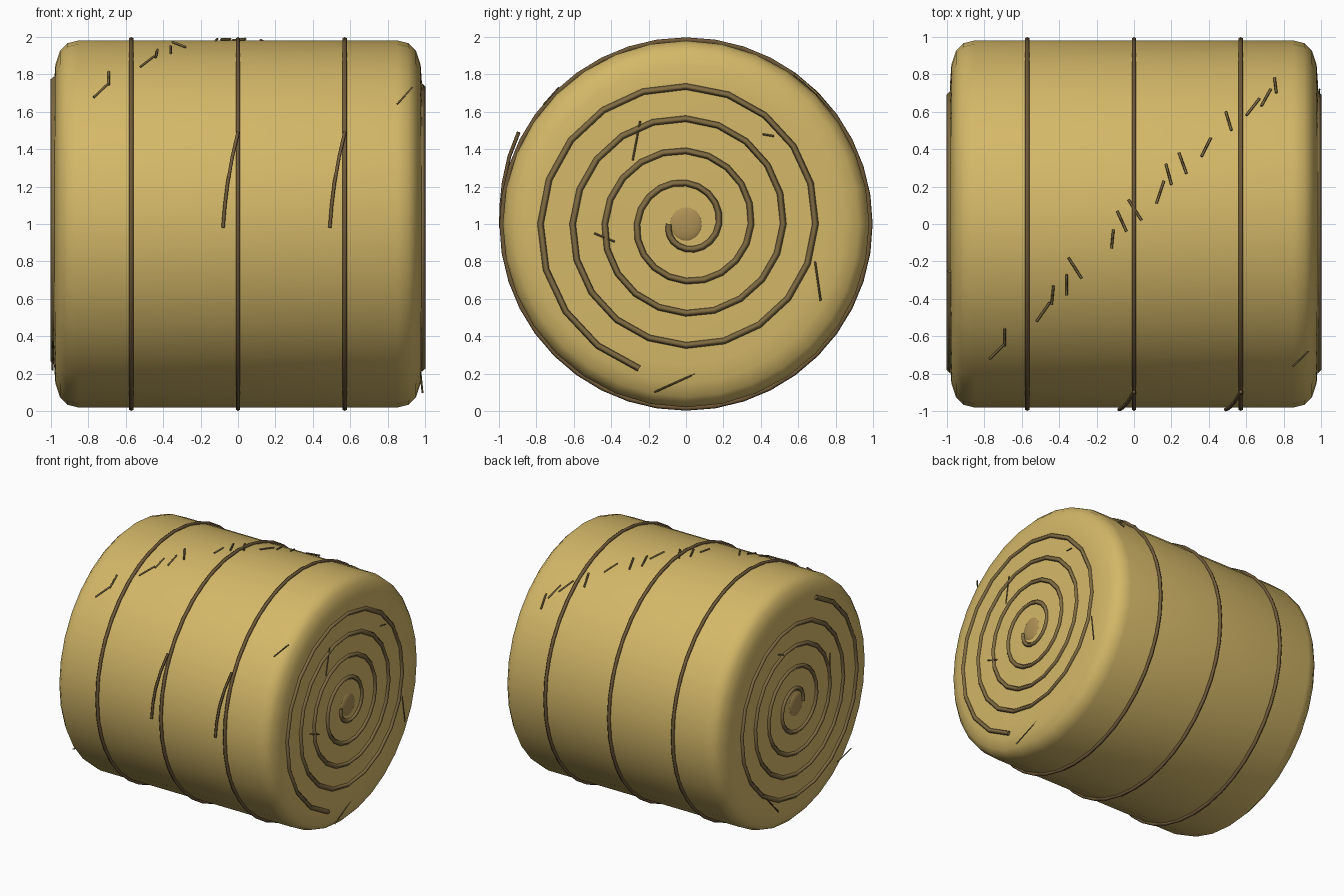
import bpy, bmesh, math
from mathutils import Vector

if "Cube" in bpy.data.objects:
    bpy.data.objects.remove(bpy.data.objects["Cube"])

CZ = 1.0  # height of the bale axis


def mat(name, rgb):
    m = bpy.data.materials.new(name)
    m.diffuse_color = (*rgb, 1)
    m.use_nodes = True
    m.node_tree.nodes["Principled BSDF"].inputs["Base Color"].default_value = m.diffuse_color
    return m


HAY = mat("hay", (0.66, 0.48, 0.14))
TWINE = mat("twine", (0.16, 0.10, 0.04))
SWIRL = mat("swirl", (0.22, 0.15, 0.055))
CORE = mat("core", (0.42, 0.28, 0.09))
STRAW = mat("straw", (0.20, 0.14, 0.05))


def smooth(ob, angle=40):
    bpy.ops.object.select_all(action='DESELECT')
    ob.select_set(True)
    bpy.context.view_layer.objects.active = ob
    bpy.ops.object.shade_smooth_by_angle(angle=math.radians(angle))


def tube(name, paths, radius, material, res=0):
    """Round-ish tubes along one or more point lists."""
    cu = bpy.data.curves.new(name, 'CURVE')
    cu.dimensions = '3D'
    cu.bevel_depth = radius
    cu.bevel_resolution = res
    cu.use_fill_caps = True
    for pts in paths:
        sp = cu.splines.new('POLY')
        sp.points.add(len(pts) - 1)
        for p, co in zip(sp.points, pts):
            p.co = (*co, 1)
    cu.materials.append(material)
    ob = bpy.data.objects.new(name, cu)
    bpy.context.collection.objects.link(ob)
    return ob


# Bale body: rounded profile (x, radius) revolved around the x axis
half = [(0.85, 0.98), (0.91, 0.965), (0.95, 0.925), (0.975, 0.85), (0.982, 0.75)]
profile = [(-x, r) for x, r in reversed(half)] + half
N = 32
bm = bmesh.new()
rings = []
for x, r in profile:
    rings.append([bm.verts.new((x, r * math.cos(2 * math.pi * i / N),
                                CZ + r * math.sin(2 * math.pi * i / N))) for i in range(N)])
for a, b in zip(rings, rings[1:]):
    for i in range(N):
        j = (i + 1) % N
        bm.faces.new((a[i], a[j], b[j], b[i]))
bm.faces.new(rings[0])
bm.faces.new(rings[-1])
bmesh.ops.recalc_face_normals(bm, faces=bm.faces)
me = bpy.data.meshes.new("bale_body")
bm.to_mesh(me)
bm.free()
me.materials.append(HAY)
body = bpy.data.objects.new("bale_body", me)
bpy.context.collection.objects.link(body)
smooth(body)

# Three twine bands
for i, x in enumerate((-0.57, 0, 0.57)):
    bpy.ops.mesh.primitive_torus_add(major_segments=40, minor_segments=6,
                                     major_radius=0.985, minor_radius=0.013,
                                     location=(x, 0, CZ), rotation=(0, math.pi / 2, 0))
    ob = bpy.context.object
    ob.name = f"twine_band_{i + 1}"
    ob.data.materials.append(TWINE)
    smooth(ob, 70)

# Loose twine ends hanging at the front
for i, x in enumerate((0, 0.57)):
    tube(f"twine_end_{i + 1}",
         [[(x, -0.895, 1.49), (x - 0.03, -0.945, 1.36), (x - 0.055, -0.975, 1.22),
           (x - 0.07, -0.987, 1.1), (x - 0.08, -0.99, 0.98)]], 0.01, TWINE, 1)

# Rolled spiral and core knob on both ends (left is the right one turned about y)
STEPS, TURNS = 84, 4.2
for side, s in (("right", 1), ("left", -1)):
    pts = []
    for k in range(STEPS + 1):
        t = TURNS * k / STEPS
        a, r = math.pi + 2 * math.pi * t, 0.09 + 0.172 * t
        pts.append((s * 0.983, r * math.cos(a), CZ + s * r * math.sin(a)))
    tube(f"end_spiral_{side}", [pts], 0.017, SWIRL)
    bpy.ops.mesh.primitive_uv_sphere_add(segments=16, ring_count=8, radius=0.09,
                                         location=(s * 0.975, 0, CZ))
    ob = bpy.context.object
    ob.name = f"core_knob_{side}"
    ob.scale = (0.25, 1, 1.05)
    ob.data.materials.append(CORE)
    smooth(ob, 60)

# Straws on top: x, y of both tips, laid on the curved surface
top = [(-.77, -.72, -.69, -.64), (-.69, -.65, -.69, -.56), (-.52, -.52, -.45, -.42),
       (-.44, -.43, -.43, -.33), (-.36, -.38, -.36, -.27), (-.28, -.29, -.35, -.18),
       (-.12, -.13, -.11, -.03), (-.04, -.04, -.09, .07), (.04, .02, -.03, .13),
       (.12, .11, .16, .23), (.20, .21, .17, .32), (.28, .27, .24, .38),
       (.36, .36, .41, .46), (.52, .50, .49, .60), (.60, .58, .67, .67),
       (.68, .63, .73, .72), (.76, .70, .75, .78)]


def on_top(x, y):
    return Vector((x, y, CZ + math.sqrt(0.988 ** 2 - y * y)))


tube("top_straws", [[on_top(a, b), on_top(c, d)] for a, b, c, d in top], 0.007, STRAW)

# Straws on the ends: y, z of both tips
right = [(-.285, 1.34, -.245, 1.55), (-.49, .95, -.38, .905),
         (.69, .80, .72, .59), (.41, 1.48, .47, 1.47)]
left = [(-.70, .38, -.52, .34), (.47, .48, .23, .22),
        (-.43, 1.25, -.42, 1.06), (.23, 1.49, .15, 1.46)]
for side, s, straws in (("right", 1, right), ("left", -1, left)):
    tube(f"end_straws_{side}", [[(s * 0.986, a, b), (s * 0.99, c, d)]
                                for a, b, c, d in straws], 0.005, STRAW)
tube("rim_straws", [[(0.975, 0.05, 0.20), (0.985, -0.17, 0.10)],
                    [(0.85, -0.76, 1.64), (0.93, -0.68, 1.73)]], 0.005, STRAW)
